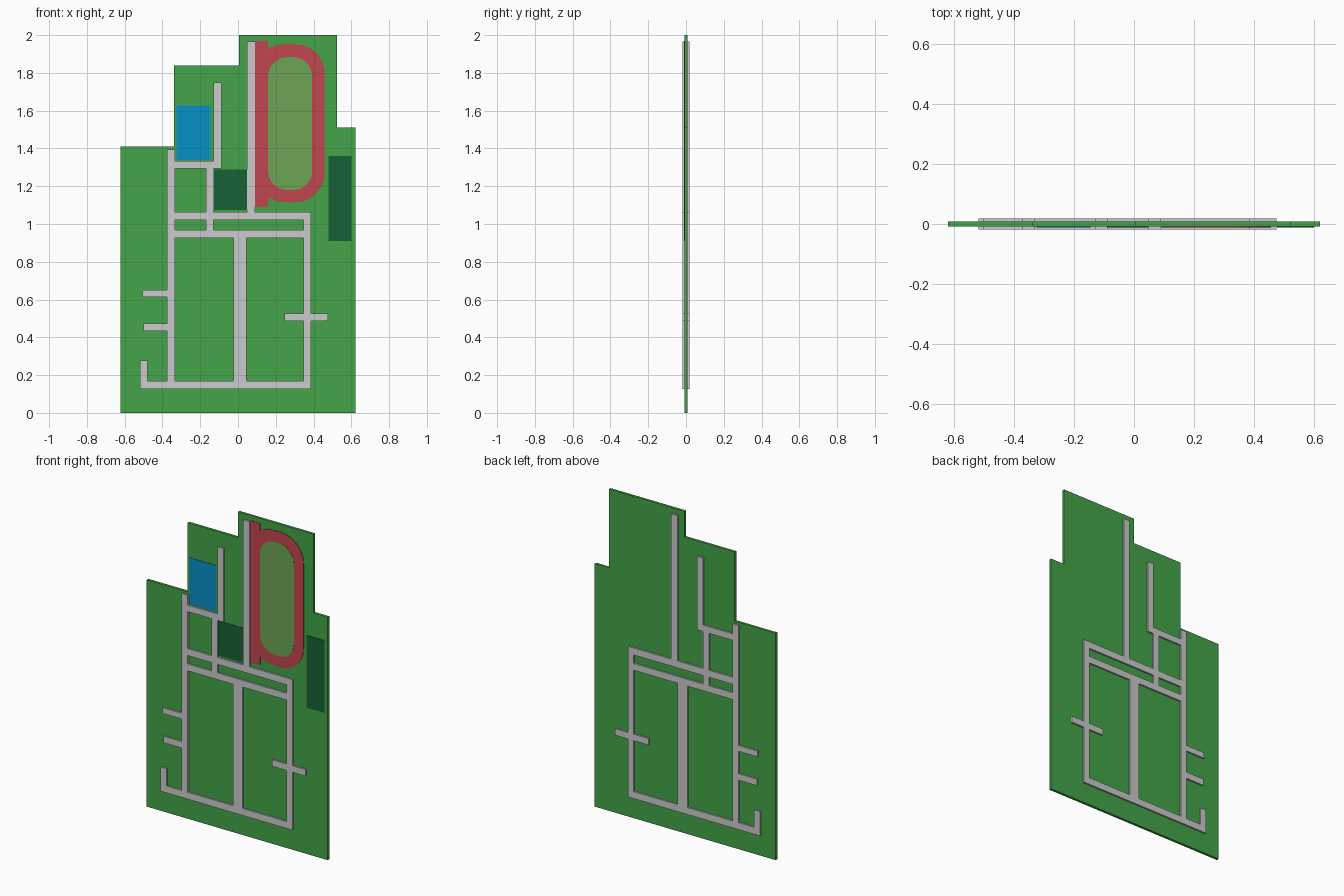
import bpy, bmesh, math

if "Cube" in bpy.data.objects:
    bpy.data.objects.remove(bpy.data.objects["Cube"])


def finish(bm, name, rgb=None):
    bmesh.ops.recalc_face_normals(bm, faces=bm.faces)
    mesh = bpy.data.meshes.new(name)
    bm.to_mesh(mesh)
    bm.free()
    obj = bpy.data.objects.new(name, mesh)
    bpy.context.collection.objects.link(obj)
    if rgb:
        mat = bpy.data.materials.new(name + "_colour")
        mat.diffuse_color = [(c / 255) ** 2.2 for c in rgb] + [1]
        mat.use_nodes = True
        mat.node_tree.nodes["Principled BSDF"].inputs["Base Color"].default_value = mat.diffuse_color
        mesh.materials.append(mat)
    return obj


def thicken(bm, depth):
    geo = bmesh.ops.extrude_face_region(bm, geom=bm.faces[:])["geom"]
    verts = [g for g in geo if isinstance(g, bmesh.types.BMVert)]
    bmesh.ops.translate(bm, verts=verts, vec=(0, depth, 0))


def plate(name, outline, front, back, rgb):
    bm = bmesh.new()
    bm.faces.new([bm.verts.new((x, front, z)) for x, z in outline])
    thicken(bm, back - front)
    return finish(bm, name, rgb)


def rect(x0, x1, z0, z1):
    return [(x0, z0), (x1, z0), (x1, z1), (x0, z1)]


def rounded(x0, x1, z0, z1, r, n=10):
    corners = [(x0 + r, z0 + r, 180), (x1 - r, z0 + r, 270),
               (x1 - r, z1 - r, 0), (x0 + r, z1 - r, 90)]
    return [(cx + r * math.cos(math.radians(a + 90 * i / n)),
             cz + r * math.sin(math.radians(a + 90 * i / n)))
            for cx, cz, a in corners for i in range(n + 1)]


# Stepped ground slab
plate("ground", [(-.622, 0), (.622, 0), (.622, 1.51), (.525, 1.51), (.525, 2),
                 (.005, 2), (.005, 1.84), (-.34, 1.84), (-.34, 1.41), (-.622, 1.41)],
      -.008, .008, (70, 163, 74))

# Road network: union of strips, passing through the slab
roads = [(-.375, -.333, .127, 1.395), (-.52, .387, .127, .17),
         (-.52, -.48, .127, .278), (-.50, -.375, .434, .474),
         (-.505, -.375, .614, .65), (.347, .387, .127, 1.063),
         (.246, .477, .487, .527), (-.023, .045, .127, .967),
         (-.375, .387, .925, .967), (-.375, .387, 1.02, 1.063),
         (-.375, -.088, 1.293, 1.333), (-.17, -.13, .967, 1.293),
         (-.13, -.088, 1.293, 1.75), (.047, .09, 1.063, 1.966)]
xs = sorted({v for r in roads for v in r[:2]})
zs = sorted({v for r in roads for v in r[2:]})
bm = bmesh.new()
for x0, x1 in zip(xs, xs[1:]):
    for z0, z1 in zip(zs, zs[1:]):
        cx, cz = (x0 + x1) / 2, (z0 + z1) / 2
        if any(a < cx < b and c < cz < d for a, b, c, d in roads):
            bm.faces.new([bm.verts.new((x, -.018, z)) for x, z in rect(x0, x1, z0, z1)])
bmesh.ops.remove_doubles(bm, verts=bm.verts, dist=1e-5)
thicken(bm, .036)
finish(bm, "roads")

# Running track: straight strip joined to an oval
oval = [p for p in rounded(.09, .458, 1.115, 1.952, .155) if p[0] > .16]
plate("running_track", [(.09, 1.97), (.09, 1.09), (.16, 1.09), (.16, 1.14)]
      + oval + [(.16, 1.927), (.16, 1.97)], -.011, -.007, (192, 72, 80))
plate("sports_field", rounded(.16, .392, 1.18, 1.883, .1), -.0118, -.007, (108, 163, 84))

# Pool and courts
plate("pool", rect(-.325, -.145, 1.34, 1.627), -.011, -.007, (14, 142, 197))
plate("small_court", rect(-.13, .047, 1.073, 1.288), -.011, -.007, (30, 97, 58))
plate("side_court", rect(.478, .602, .911, 1.36), -.011, -.007, (30, 97, 58))
